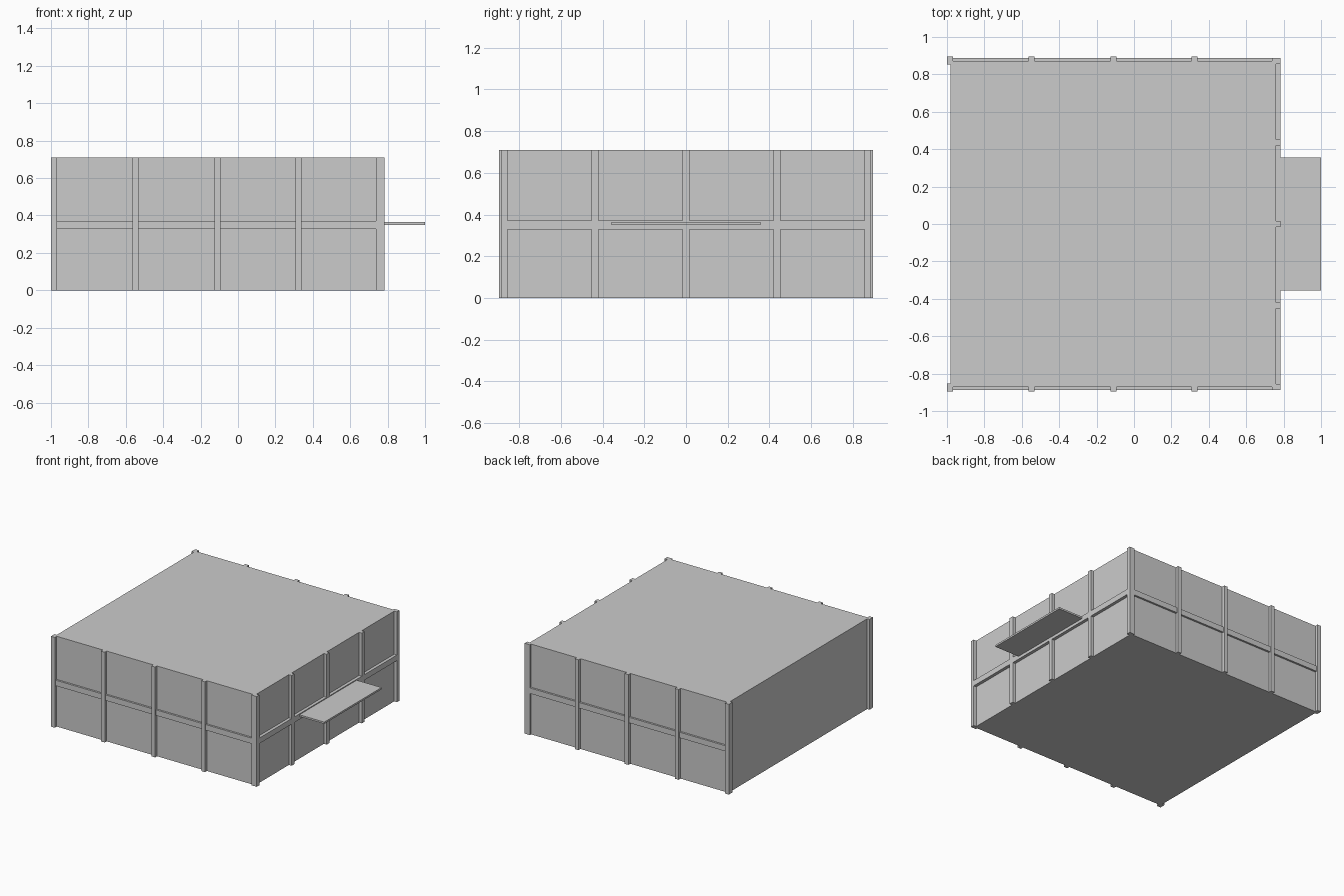
import bpy
import bmesh

if "Cube" in bpy.data.objects:
    bpy.data.objects.remove(bpy.data.objects["Cube"])

H = 0.71                        # building height
X0, X1, Y1 = -0.98, 0.76, 0.872  # wall planes
FX, FY = 0.784, 0.887           # outer faces of side frame and long beams
BZ0, BZ1 = 0.327, 0.371         # floor band


def prism(name, pts, z0, z1):
    bm = bmesh.new()
    base = bm.faces.new([bm.verts.new((x, y, z0)) for x, y in pts])
    ext = bmesh.ops.extrude_face_region(bm, geom=[base])
    for v in ext["geom"]:
        if isinstance(v, bmesh.types.BMVert):
            v.co.z = z1
    bmesh.ops.recalc_face_normals(bm, faces=bm.faces)
    me = bpy.data.meshes.new(name)
    bm.to_mesh(me)
    bm.free()
    ob = bpy.data.objects.new(name, me)
    bpy.context.collection.objects.link(ob)
    return ob


def box(name, xa, xb, ya, yb, z0, z1):
    return prism(name, [(xa, ya), (xb, ya), (xb, yb), (xa, yb)], z0, z1)


# Main block
box("building_body", X0, X1, -Y1, Y1, 0, H)

# Long facades, front and back
bays = [-0.548, -0.110, 0.324]
stops = [(-0.967, -0.967)] + [(x - 0.016, x + 0.016) for x in bays] + [(0.738, 0.738)]
for s, side in ((-1, "front"), (1, "back")):
    for x in bays:
        box(side + "_column", x - 0.016, x + 0.016, s * Y1, s * 0.896, 0, H)
    for a, b in zip(stops, stops[1:]):
        box(side + "_floor_band", a[1], b[0], s * Y1, s * FY, BZ0, BZ1)
    # L-shaped corner posts wrapping the walls
    left = [(-1, 0.852), (X0, 0.852), (X0, Y1), (-0.967, Y1), (-0.967, 0.896), (-1, 0.896)]
    right = [(FX, 0.855), (X1, 0.855), (X1, Y1), (0.738, Y1), (0.738, FY), (FX, FY)]
    prism(side + "_left_corner_post", [(x, s * y) for x, y in left], 0, H)
    prism(side + "_right_corner_post", [(x, s * y) for x, y in right], 0, H)

# Entrance facade on the right
bays = [-0.436, 0.0, 0.436]
stops = [(-0.855, -0.855)] + [(y - 0.017, y + 0.017) for y in bays] + [(0.855, 0.855)]
for y in bays:
    box("right_column", X1, FX, y - 0.017, y + 0.017, 0, H)
for a, b in zip(stops, stops[1:]):
    box("right_floor_band", X1, FX, a[1], b[0], BZ0, BZ1)

# Entrance canopy slab
box("entrance_canopy", FX, 1.0, -0.356, 0.356, 0.350, 0.364)
